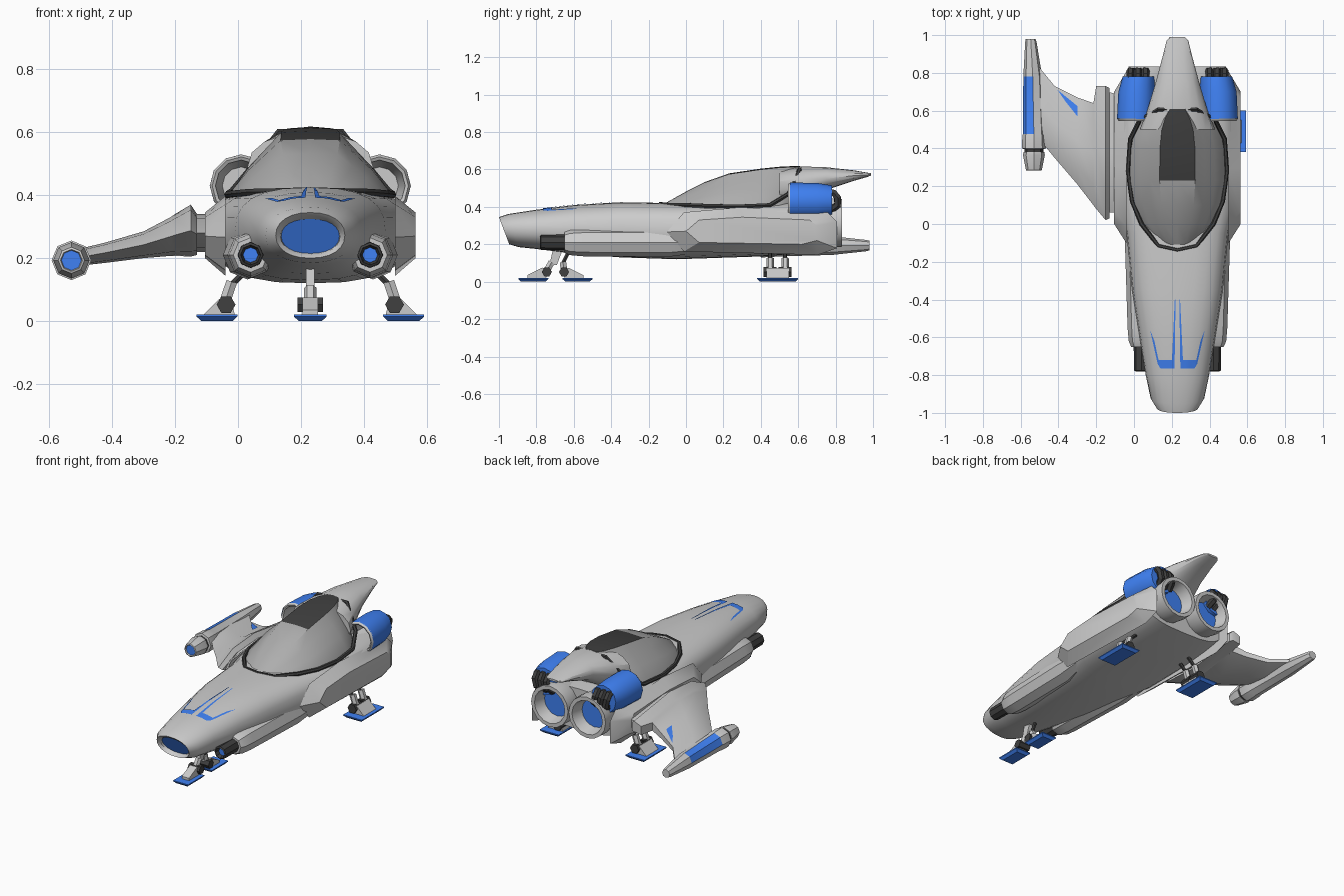
import bpy, bmesh, math
from mathutils import Vector
from mathutils.bvhtree import BVHTree

if "Cube" in bpy.data.objects:
    bpy.data.objects.remove(bpy.data.objects["Cube"])

CX = 0.23  # fuselage centre line


def material(name, rgb):
    m = bpy.data.materials.new(name)
    m.diffuse_color = (*rgb, 1)
    m.use_nodes = True
    m.node_tree.nodes["Principled BSDF"].inputs["Base Color"].default_value = m.diffuse_color
    return m


BLUE = material("blue", (0.05, 0.22, 0.9))
BLACK = material("black", (0.05, 0.05, 0.05))
GLASS = material("dark_glass", (0.42, 0.42, 0.42))


def mesh(name, verts, faces, mat=None, mat2=None, paint=None):
    me = bpy.data.meshes.new(name)
    me.from_pydata([tuple(v) for v in verts], [], faces)
    bm = bmesh.new()
    bm.from_mesh(me)
    bmesh.ops.recalc_face_normals(bm, faces=bm.faces)
    bm.to_mesh(me)
    bm.free()
    for m in (mat, mat2):
        if m or mat2:
            me.materials.append(m)
    if paint:
        for p in me.polygons:
            p.material_index = int(paint(p.center))
    ob = bpy.data.objects.new(name, me)
    bpy.context.collection.objects.link(ob)
    return ob


def loft(name, rings, mat=None, mat2=None, paint=None, start=True, end=True):
    n = len(rings[0])
    verts = [v for r in rings for v in r]
    faces = [(k*n+i, k*n+(i+1) % n, (k+1)*n+(i+1) % n, (k+1)*n+i)
             for k in range(len(rings)-1) for i in range(n)]
    if start:
        faces.append(tuple(range(n)))
    if end:
        faces.append(tuple(range(len(verts)-n, len(verts))))
    return mesh(name, verts, faces, mat, mat2, paint)


def section(cx, y, hw, zt, zb, n=2.0, count=24, shear=0.0):
    """Superellipse ring across the y axis."""
    zc, hh, out = (zt+zb)/2, (zt-zb)/2, []
    for i in range(count):
        a = 2*math.pi*i/count
        s, c = math.sin(a), math.cos(a)
        z = zc + hh*math.copysign(abs(c)**(2/n), c)
        out.append((cx + hw*math.copysign(abs(s)**(2/n), s), y + shear*(zt-z)/(zt-zb), z))
    return out


def lathe(name, cx, cz, prof, mat=None, count=8, **kw):
    """Turned part along y; profile rows are (y, radius[, x shift])."""
    return loft(name, [section(cx+(p[2] if len(p) > 2 else 0), p[0], p[1], cz+p[1], cz-p[1], count=count)
                       for p in prof], mat, **kw)


def pipe(name, pts, r, mat=None, cyclic=False):
    cu = bpy.data.curves.new(name, 'CURVE')
    cu.dimensions, cu.bevel_depth, cu.bevel_resolution, cu.use_fill_caps = '3D', r, 1, True
    sp = cu.splines.new('POLY')
    sp.points.add(len(pts)-1)
    for p, co in zip(sp.points, pts):
        p.co = (*co, 1)
    sp.use_cyclic_u = cyclic
    tmp = bpy.data.objects.new(name + "_path", cu)
    bpy.context.collection.objects.link(tmp)
    me = bpy.data.meshes.new_from_object(tmp.evaluated_get(bpy.context.evaluated_depsgraph_get()))
    bpy.data.objects.remove(tmp)
    me.materials.clear()
    if mat:
        me.materials.append(mat)
    bpy.context.collection.objects.link(bpy.data.objects.new(name, me))


def decal(name, target, quad, mat, n=6):
    """Thin coloured patch laid on the top of a part."""
    me = target.data
    tree = BVHTree.FromPolygons([v.co for v in me.vertices], [tuple(p.vertices) for p in me.polygons])
    a, b, c, d = [Vector((*q, 1)) for q in quad]
    verts = []
    for i in range(n+1):
        for j in range(n+1):
            p = a.lerp(b, i/n).lerp(d.lerp(c, i/n), j/n)
            verts.append(tree.ray_cast(p, Vector((0, 0, -1)))[0] + Vector((0, 0, 0.004)))
    faces = [(i*(n+1)+j, i*(n+1)+j+1, (i+1)*(n+1)+j+1, (i+1)*(n+1)+j) for i in range(n) for j in range(n)]
    mesh(name, verts, faces, mat)


# Fuselage: lofted hull with a slanted open nose
hull_rows = [(-0.93, .085, .31, .225), (-0.985, .095, .33, .212), (-1, .11, .345, .2), (-.95, .142, .362, .185),
             (-.8, .168, .385, .175), (-.6, .2, .41, .15), (-.35, .24, .425, .13), (-.05, .27, .42, .12),
             (.1, .305, .42, .125), (.4, .315, .43, .135), (.6, .305, .43, .15), (.73, .29, .42, .165)]
hull = loft("fuselage", [section(CX, y, w, t, b, 2.2 + 0.8*min(1, max(0, (y+.8)/.8)), 24, .055 if y < -.9 else 0)
                         for y, w, t, b in hull_rows], start=False)
loft("nose_intake", [section(CX, y, .094, .328, .214, 2.2, 24, .055) for y in (-.972, -.968)], BLUE)

# Canopy glass with black roof panel
prof = [(1, 0), (.94, .2), (.76, .5), (.56, .75), (.36, 1), (0, 1.02)]
prof += [(-x, z) for x, z in prof[-2::-1]]
canopy = [(-.13, .05, .405), (-.1, .125, .425), (0, .195, .48), (.1, .24, .53), (.23, .262, .575),
          (.4, .258, .6), (.5, .23, .61), (.56, .18, .613), (.61, .11, .614)]
loft("canopy", [[(CX+w*x, y, .38+(zt-.38)*z) for x, z in prof] for y, w, zt in canopy], GLASS, BLACK,
     lambda c: c.y > .23 and c.z > .57 and abs(c.x-CX) < .06)
rim = [(0, -.137, .415), (.1, -.115, .412), (.19, 0, .41), (.24, .12, .405), (.262, .28, .402),
       (.25, .45, .41), (.2, .55, .47), (.1, .607, .6)]
pipe("canopy_frame", [(CX+x, y, z) for x, y, z in rim] + [(CX-x, y, z) for x, y, z in rim[:0:-1]], .012, BLACK, True)

# Tail fairing behind the canopy
loft("tail_fairing", [section(CX, *r, 2.2, 16) for r in
     [(.5, .2, .6, .38), (.6, .16, .617, .4), (.75, .115, .612, .49), (.9, .075, .595, .54),
      (.97, .058, .583, .56), (.99, .04, .58, .568)]])

side_panel = [(0, .27), (.07, .33), (.3, .345), (.66, .33), (.7, .3), (.7, .22), (.62, .2), (.07, .21)]
for s, side in ((-1, "left"), (1, "right")):
    X = lambda d: CX + s*d
    # Side sponson
    loft(side + "_sponson", [[(X(.335), y, z) for y, z in side_panel],
         [(X(.27), .34+(y-.34)*1.3, .275+(z-.275)*1.75) for y, z in side_panel]])
    # Front cannon and its long housing
    lathe(side + "_cannon_housing", X(.19), .21, [(-.65, .055), (-.62, .068), (-.55, .074), (-.1, .078, s*.01), (.1, .05, s*.03)])
    lathe(side + "_cannon", X(.19), .21, [(-.74, .02), (-.78, .032), (-.775, .04), (-.62, .042)], BLACK, start=False)
    lathe(side + "_cannon_core", X(.19), .21, [(-.755, .024), (-.75, .024)], BLUE)
    # Engine nozzle
    lathe(side + "_nozzle", X(.13), .315, [(.58, .11), (.74, .124), (.77, .13), (.835, .128), (.835, .105), (.75, .085)], count=16, end=False)
    lathe(side + "_nozzle_glow", X(.13), .315, [(.755, .09), (.76, .09)], BLUE, 16)
    # Engine intake with blue cover and black hoses
    lathe(side + "_intake_cover", X(.22), .43, [(.555, .1), (.7, .098, -s*.005), (.78, .085, -s*.015)], BLUE, 12, start=False)
    lathe(side + "_intake_liner", X(.22), .43, [(.56, .1), (.545, .092), (.55, .082), (.7, .06)], None, 12, start=False)
    for k in range(3):
        d = .17 + .04*k
        pipe(f"{side}_hose_{k}", [(X(d), .74, .475), (X(d), .79, .475), (X(d), .81, .45), (X(d-.01), .81, .41),
                                  (X(d-.02), .77, .38)], .021, BLACK)
    # Nose stripes
    for k, q in enumerate([[(.015, -.765), (.09, -.765), (.105, -.72), (.015, -.72)],
                           [(.09, -.765), (.105, -.74), (.145, -.56), (.122, -.62)],
                           [(.015, -.74), (.03, -.74), (.014, -.4), (.01, -.4)]]):
        decal(f"{side}_nose_stripe_{k}", hull, [(X(x), y) for x, y in q], BLUE)


def plate(name, cx, cy, hx, hy):
    loft(name, [[(cx+a*(hx-i), cy+b*(hy-i), z) for a, b in ((-1, -1), (1, -1), (1, 1), (-1, 1))]
                for z, i in ((0, .015), (.014, 0), (.02, 0))], BLUE)


def wedge(name, corners, axis, lo, hi):
    """Prism: 2D corners (run, z) extruded along the other axis."""
    put = (lambda r, z, e: (r, e, z)) if axis == 'y' else (lambda r, z, e: (e, r, z))
    loft(name, [[put(r, z, e) for r, z in corners] for e in (lo, hi)])


# Front landing gear: two skids under one leg
for s, end in ((-1, "front"), (1, "back")):
    Y = lambda d: -.698 + s*d
    plate(f"nose_skid_{end}", CX, Y(.118), .052, .08)
    wedge(f"nose_ankle_{end}", [(Y(.15), .02), (Y(.05), .02), (Y(.03), .06), (Y(.07), .075), (Y(.15), .035)], 'x', CX-.025, CX+.025)
    pipe(f"nose_wheel_{end}", [(CX-.04, Y(.046), .052), (CX+.04, Y(.046), .052)], .027, BLACK)
    pipe(f"nose_leg_{end}", [(CX, Y(.046), .06), (CX, Y(.03)+.01, .105)], .02)
    pipe(f"nose_strut_{end}", [(CX, Y(.03)+.01, .1), (CX, Y(.03)+.05, .18)], .011, BLACK if s > 0 else None)
wedge("nose_gear_column", [(-.73, .09), (-.69, .09), (-.66, .17), (-.71, .18)], 'x', CX-.014, CX+.014)

# Rear landing gear
for s, side in ((-1, "left"), (1, "right")):
    X = lambda d: CX + s*d
    plate(side + "_rear_skid", X(.297), .49, .065, .11)
    wedge(side + "_rear_ankle", [(X(.34), .02), (X(.24), .02), (X(.25), .06), (X(.29), .07)], 'y', .43, .55)
    for k, y in enumerate((.45, .53)):
        pipe(f"{side}_rear_wheel_{k}", [(X(.268), y-.035, .052), (X(.268), y+.035, .052)], .03, BLACK)
        pipe(f"{side}_rear_leg_{k}", [(X(.272), y, .06), (X(.25), y, .125)], .02)
        pipe(f"{side}_rear_strut_{k}", [(X(.25), y, .115), (X(.19), y, .175)], .011, BLACK)


# Single wing on the left, with root joint
def rib(x, y0, y1, z0, z1):
    c, m = y1-y0, (z0+z1)/2
    return [(x, y0, m), (x, y0+.2*c, z1-.1*(z1-z0)), (x, y0+.5*c, z1), (x, y1, m+.2*(z1-z0)),
            (x, y1, m-.2*(z1-z0)), (x, y0+.5*c, z0), (x, y0+.2*c, z0+.1*(z1-z0))]


loft("wing_joint", [rib(-.06, .06, .68, .22, .34), rib(-.14, .06, .7, .22, .34)])
wing = loft("wing", [rib(*r) for r in [(-.13, .03, .72, .21, .34), (-.15, .02, .73, .205, .37), (-.2, .08, .73, .207, .34),
            (-.215, .1, .64, .207, .33), (-.3, .21, .67, .2, .285), (-.42, .35, .73, .185, .25), (-.51, .46, .84, .175, .228)]])
decal("wing_mark", wing, [(-.405, .71), (-.3, .625), (-.3, .57), (-.36, .645)], BLUE)

# Wing tip pod
lathe("tip_pod", -.53, .193, [(.395, .045), (.4, .063), (.47, .061), (.477, .058), (.78, .05, -.006), (.965, .03, -.016),
      (.98, .026, -.017)], mat2=BLUE, paint=lambda c: .48 < c.y < .78 and c.x < -.53 and c.z > .2)
lathe("tip_pod_collar", -.53, .193, [(.37, .05), (.4, .05)], BLACK)
lathe("tip_pod_nose", -.53, .193, [(.3, .028), (.282, .035), (.285, .042), (.365, .058), (.38, .055)], start=False)
lathe("tip_pod_glow", -.53, .193, [(.29, .034), (.295, .034)], BLUE)

# Smooth shading with kept edges
for ob in bpy.context.scene.objects:
    ob.select_set(True)
    bpy.context.view_layer.objects.active = ob
bpy.ops.object.shade_smooth_by_angle(angle=math.radians(32))
